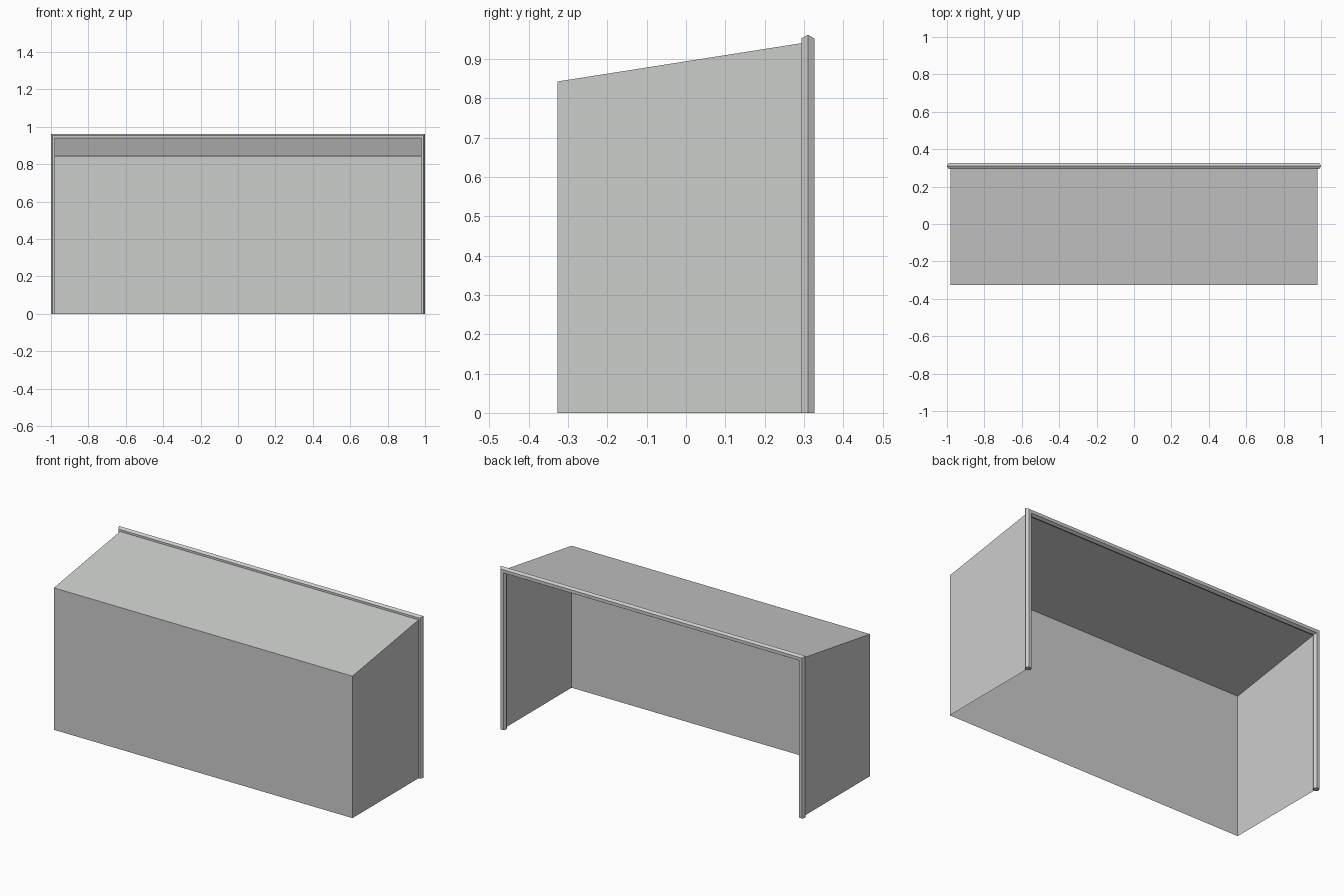
import bpy, bmesh, math

if "Cube" in bpy.data.objects:
    bpy.data.objects.remove(bpy.data.objects["Cube"])

W, YF, YB = 0.981, -0.327, 0.31      # half width, front, back frame centre
ZF, ZB, R = 0.843, 0.943, 0.019      # front height, back height, frame radius

grey = bpy.data.materials.new("light_grey")
grey.diffuse_color = (0.6, 0.61, 0.6, 1)
grey.use_nodes = True
grey.node_tree.nodes["Principled BSDF"].inputs["Base Color"].default_value = grey.diffuse_color


def make_object(name, bm):
    bmesh.ops.recalc_face_normals(bm, faces=bm.faces)
    mesh = bpy.data.meshes.new(name)
    bm.to_mesh(mesh)
    bm.free()
    mesh.materials.append(grey)
    obj = bpy.data.objects.new(name, mesh)
    bpy.context.collection.objects.link(obj)
    return obj


# Thin cover: front, two sides and sloping roof; open at back and bottom
bm = bmesh.new()
sides = []
for x in (-W, W):
    profile = [(YF, 0), (YF, ZF), (YB, ZB), (YB, 0)]
    sides.append([bm.verts.new((x, y, z)) for y, z in profile])
    bm.faces.new(sides[-1])
for i in (0, 1):
    bm.faces.new((sides[0][i], sides[0][i + 1], sides[1][i + 1], sides[1][i]))
make_object("cover", bm)

# Hexagonal tube with mitred corners framing the back opening
bm = bmesh.new()
rings = [[], [], [], []]
for k in range(6):
    a = math.radians(60 * k)
    u, v = R * math.cos(a), R * math.sin(a)
    path = [(-W - u, 0), (-W - u, ZB + u), (W + u, ZB + u), (W + u, 0)]
    for ring, (x, z) in zip(rings, path):
        ring.append(bm.verts.new((x, YB + v, z)))
for a, b in zip(rings, rings[1:]):
    for k in range(6):
        j = (k + 1) % 6
        bm.faces.new((a[k], a[j], b[j], b[k]))
bm.faces.new(rings[0])
bm.faces.new(rings[-1])
make_object("back_frame", bm)
